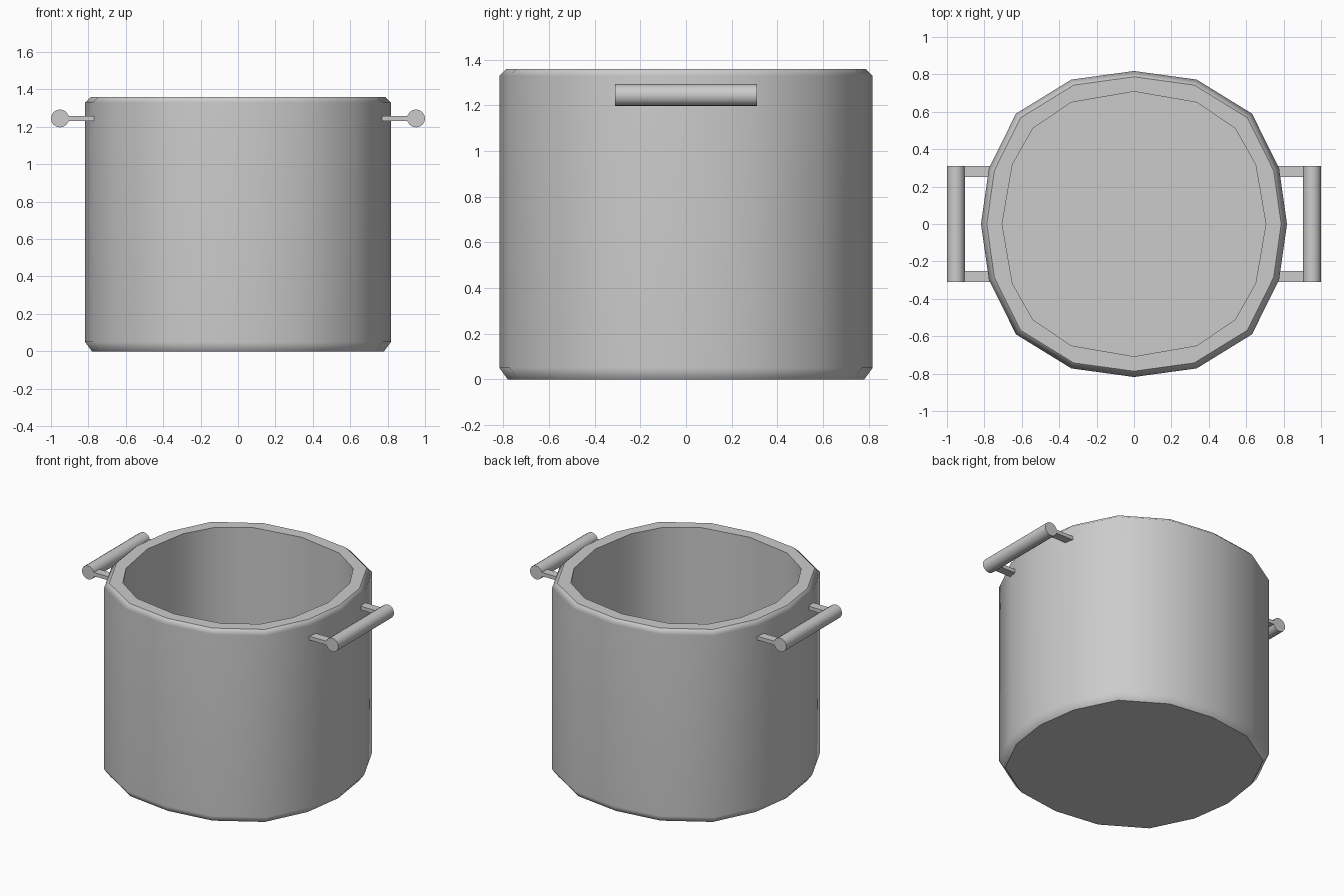
import bpy, bmesh
from mathutils import Matrix

cube = bpy.data.objects.get("Cube")
if cube:
    bpy.data.objects.remove(cube, do_unlink=True)

metal = bpy.data.materials.new("grey metal")
metal.use_nodes = True
GREY = (0.6, 0.6, 0.6, 1)
metal.diffuse_color = GREY
metal.node_tree.nodes["Principled BSDF"].inputs["Base Color"].default_value = GREY


def finish(name, bm):
    bmesh.ops.recalc_face_normals(bm, faces=bm.faces)
    mesh = bpy.data.meshes.new(name)
    bm.to_mesh(mesh)
    bm.free()
    mesh.materials.append(metal)
    obj = bpy.data.objects.new(name, mesh)
    bpy.context.collection.objects.link(obj)
    return obj


def full_outline(quarter):
    """Mirror a quarter outline (from +y to +x) all the way round."""
    half = quarter + [(x, -y) for x, y in reversed(quarter[:-1])]
    return half + [(-x, y) for x, y in reversed(half[1:-1])]


# Pot: slightly squarish sixteen-sided wall, chamfered top and bottom, hollow inside
outer = full_outline([(0, .818), (.335, .772), (.631, .59), (.776, .297), (.818, 0)])
inner = full_outline([(0, .708), (.335, .65), (.54, .512), (.65, .318), (.705, 0)])
FLOOR, TOP = 0.05, 1.36
rings = [(outer, .955, 0), (outer, 1, .05), (outer, 1, 1.33),
         (outer, .962, TOP), (inner, 1, TOP), (inner, 1, FLOOR)]
bm = bmesh.new()
loops = [[bm.verts.new((x * s, y * s, z)) for x, y in pts] for pts, s, z in rings]
for a, b in zip(loops, loops[1:]):
    for i in range(len(a)):
        j = (i + 1) % len(a)
        bm.faces.new((a[i], a[j], b[j], b[i]))
bm.faces.new(loops[0])
bm.faces.new(loops[-1])
bm.normal_update()
for f in bm.faces:
    f.smooth = abs(f.normal.z) < 0.95  # rim, floor and base stay flat
pot = finish("pot_body", bm)
weighted = pot.modifiers.new("weighted normals", 'WEIGHTED_NORMAL')
weighted.keep_sharp = True

# Handles: a round bar on two flat struts, one each side
for side, sx in (("left", 1), ("right", -1)):
    bm = bmesh.new()
    bmesh.ops.create_cone(bm, cap_ends=True, segments=16, radius1=.048, radius2=.048, depth=.62,
                          matrix=Matrix.Translation((sx * .952, 0, 1.245)) @ Matrix.Rotation(1.5708, 4, 'X'))
    for f in bm.faces:
        f.smooth = abs(f.normal.y) < 0.9
    finish(side + "_handle_bar", bm)
    for end, sy in (("back", 1), ("front", -1)):
        bm = bmesh.new()
        bmesh.ops.create_cube(bm, matrix=Matrix.Translation((sx * .842, sy * .28, 1.245))
                              @ Matrix.Diagonal((.145, .06, .026, 1)))
        finish(f"{side}_handle_{end}_strut", bm)
